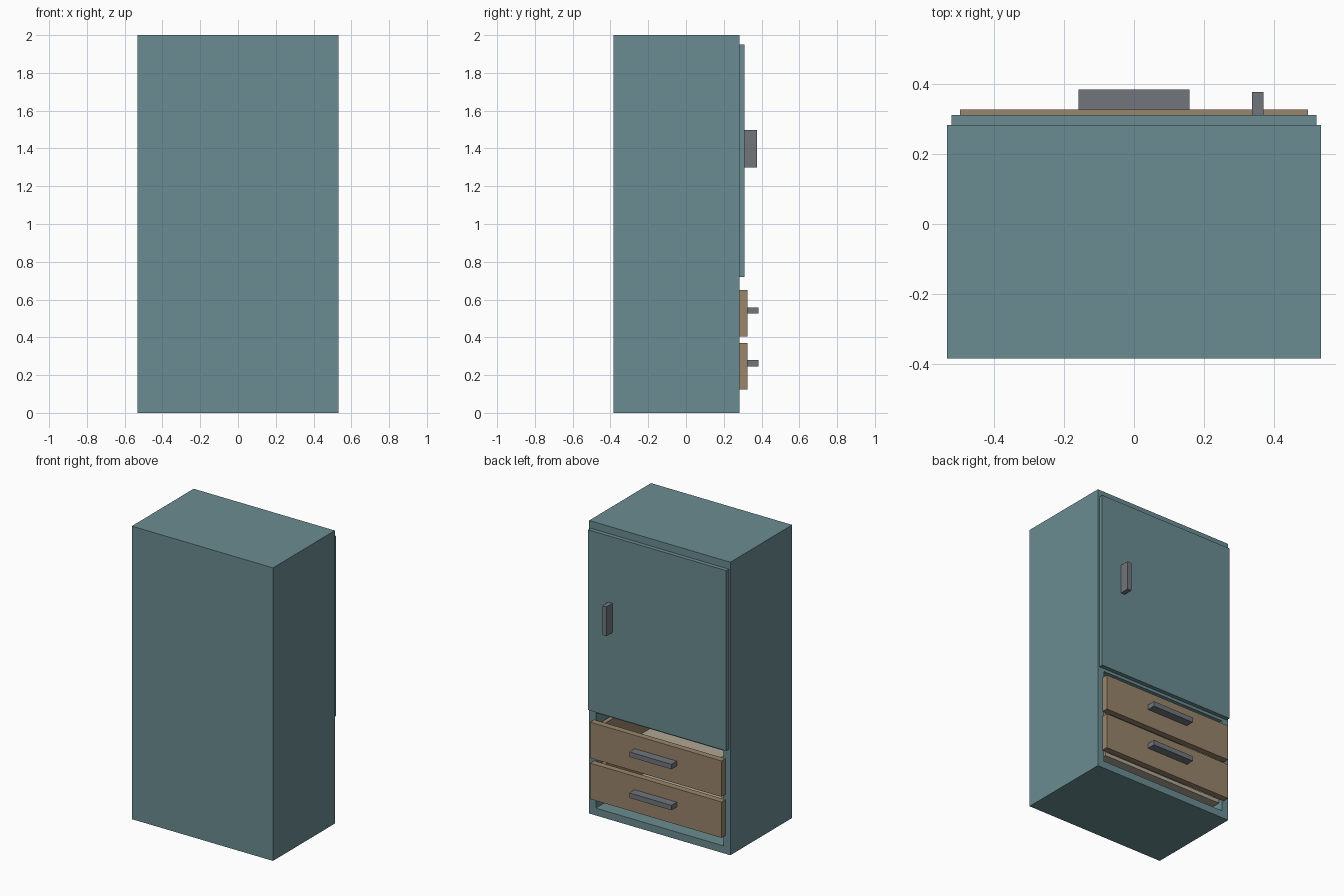
import bpy

if "Cube" in bpy.data.objects:
    bpy.data.objects.remove(bpy.data.objects["Cube"])


def material(name, rgb):
    m = bpy.data.materials.new(name)
    m.diffuse_color = (*rgb, 1.0)
    m.use_nodes = True
    m.node_tree.nodes["Principled BSDF"].inputs["Base Color"].default_value = m.diffuse_color
    return m


TEAL = material("teal paint", (0.145, 0.265, 0.285))
BROWN = material("brown wood", (0.32, 0.232, 0.145))
BEIGE = material("pale wood", (0.43, 0.38, 0.30))
GREY = material("grey metal", (0.165, 0.18, 0.20))


def box(name, mat, x, y, z):
    """Box between the given (low, high) limits on each axis."""
    lo, hi = zip(x, y, z)
    bpy.ops.mesh.primitive_cube_add(size=1, location=[(a + b) / 2 for a, b in zip(lo, hi)])
    ob = bpy.context.object
    ob.name = name
    ob.scale = [b - a for a, b in zip(lo, hi)]
    bpy.ops.object.transform_apply(location=False, rotation=False, scale=True)
    ob.data.materials.append(mat)
    return ob


W, FRONT, BACK, H = 0.533, -0.384, 0.283, 2.0   # carcass limits
T = 0.05                                        # board thickness

# Carcass: a block with two open compartments separated by a shelf
carcass = box("carcass", TEAL, (-W, W), (FRONT, BACK), (0, H))
for name, z in (("drawer_bay", (T, 0.70)), ("cupboard_bay", (0.75, H - T - 0.01))):
    cutter = box(name + "_cutter", TEAL, (-W + T, W - T), (FRONT + 0.03, BACK + 0.1), z)
    cutter.hide_render = True
    cutter.hide_set(True)
    mod = carcass.modifiers.new(name, 'BOOLEAN')
    mod.operation = 'DIFFERENCE'
    mod.solver = 'EXACT'
    mod.object = cutter
bpy.context.view_layer.objects.active = carcass
for mod in list(carcass.modifiers):
    bpy.ops.object.modifier_apply(modifier=mod.name)
for ob in [o for o in bpy.data.objects if o.name.endswith("_cutter")]:
    bpy.data.objects.remove(ob)

# Door and its upright handle
box("door", TEAL, (-0.521, 0.521), (BACK, 0.311), (0.72, 1.95))
box("door_handle", GREY, (0.337, 0.369), (0.311, 0.376), (1.298, 1.498))

# Two drawers: front, handle, and an open tray behind
for label, z0 in (("lower", 0.125), ("upper", 0.405)):
    top = z0 + 0.245
    box(label + "_drawer_front", BROWN, (-0.496, 0.496), (BACK, 0.326), (z0, top))
    box(label + "_drawer_handle", GREY, (-0.159, 0.159), (0.326, 0.384),
        (z0 + 0.12, z0 + 0.154))
    box(label + "_drawer_bottom", BEIGE, (-0.465, 0.465), (-0.32, 0.275),
        (z0 - 0.023, z0 + 0.003))
    for side, s in (("left", -1), ("right", 1)):
        x = sorted((s * 0.435, s * 0.465))
        box(f"{label}_drawer_{side}_side", BROWN, x, (-0.32, BACK), (z0 + 0.003, top - 0.02))
    box(label + "_drawer_end", BROWN, (-0.435, 0.435), (-0.32, -0.29),
        (z0 + 0.003, top - 0.02))
